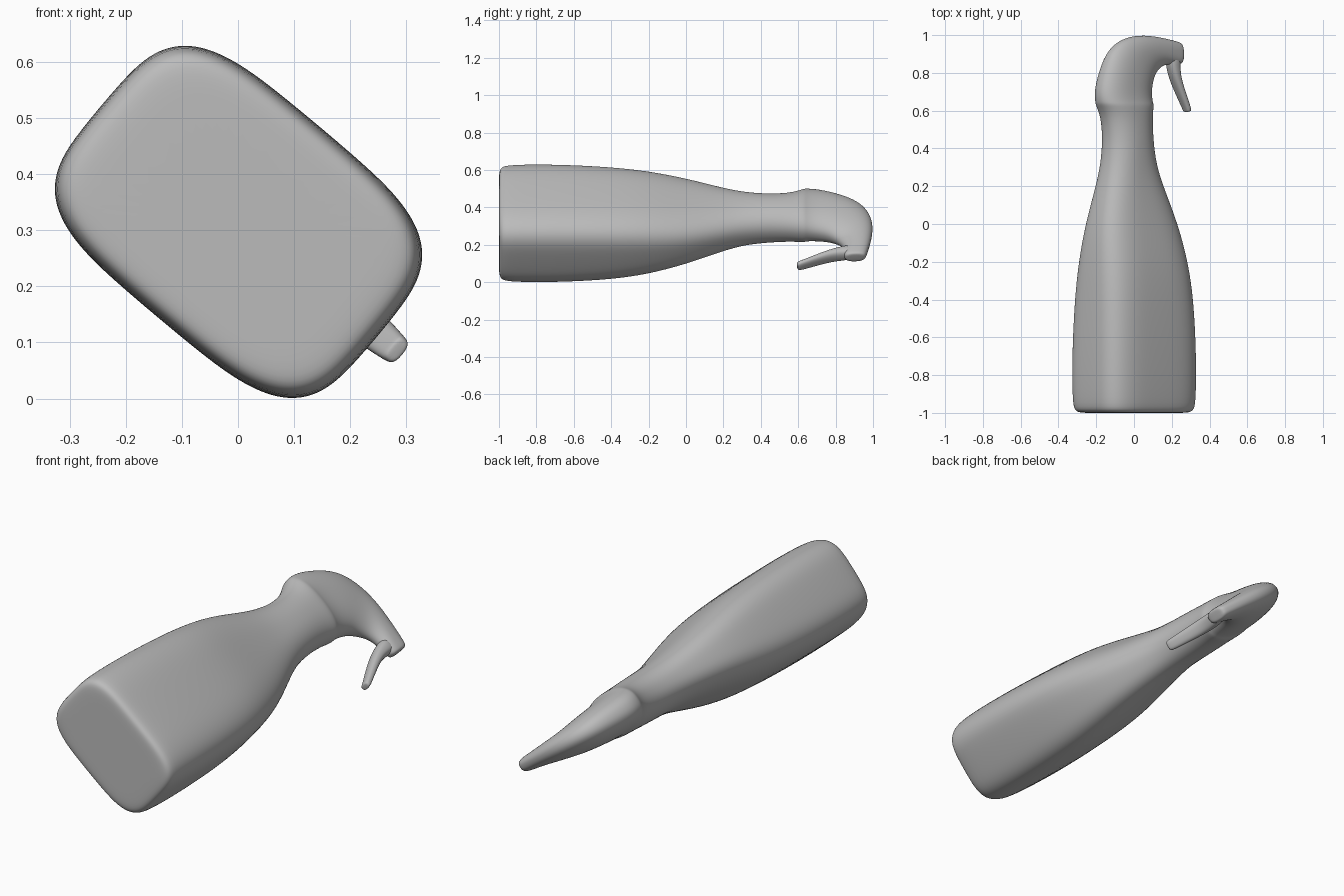
import bpy, bmesh
from math import sin, cos, pi, radians, copysign
from mathutils import Vector

old = bpy.data.objects.get("Cube")
if old:
    bpy.data.objects.remove(old, do_unlink=True)

# Single plain grey plastic
grey = bpy.data.materials.new("grey_plastic")
grey.use_nodes = True
colour = (0.5, 0.5, 0.5, 1)
grey.diffuse_color = colour
grey.node_tree.nodes["Principled BSDF"].inputs["Base Color"].default_value = colour

TILT = radians(40)   # the bottle lies rolled about its long axis
LIFT = 0.309


def power(t, n):
    return copysign(abs(t) ** (2 / n), t)


def loft(name, ribs, sides):
    """Skin superellipse ribs: (back point, front point, half depth, side shift, squareness)."""
    bm = bmesh.new()
    rings = []
    for back, front, depth, shift, n in ribs:
        back, front = Vector((*back, 0)), Vector((*front, 0))
        mid, half = (back + front) / 2, (front - back) / 2
        ring = []
        for i in range(sides):
            a = 2 * pi * (i + 0.5) / sides
            p = mid + half * power(cos(a), n)
            p.z = shift + depth * power(sin(a), n)
            ring.append(bm.verts.new(p))
        rings.append(ring)
    for r, s in zip(rings, rings[1:]):
        for i in range(sides):
            j = (i + 1) % sides
            bm.faces.new((r[i], r[j], s[j], s[i]))
    bm.faces.new(rings[0])
    bm.faces.new(rings[-1])
    bmesh.ops.recalc_face_normals(bm, faces=bm.faces)
    mesh = bpy.data.meshes.new(name)
    bm.to_mesh(mesh)
    bm.free()
    mesh.materials.append(grey)
    for f in mesh.polygons:
        f.use_smooth = True
    obj = bpy.data.objects.new(name, mesh)
    bpy.context.collection.objects.link(obj)
    obj.rotation_euler.y = TILT
    obj.location.z = LIFT
    sub = obj.modifiers.new("smooth", "SUBSURF")
    sub.levels = sub.render_levels = 2
    return obj


def straight(y, centre, width, depth, n):
    return ((centre - width, y), (centre + width, y), depth, 0.005, n)


# Bottle body and neck, from the base upward
body = [
    straight(-1.0, -0.003, 0.2, 0.14, 3.8),
    straight(-1.0, -0.003, 0.28, 0.19, 3.8),
    straight(-0.99, -0.003, 0.308, 0.212, 3.8),
    straight(-0.95, -0.003, 0.321, 0.223, 3.8),
    straight(-0.7, -0.003, 0.323, 0.225, 3.8),
    straight(-0.4, -0.003, 0.314, 0.214, 3.6),
    straight(-0.2, -0.009, 0.297, 0.194, 3.3),
    straight(0, -0.02, 0.264, 0.155, 3.0),
    straight(0.2, -0.035, 0.194, 0.122, 2.6),
    straight(0.32, -0.043, 0.158, 0.115, 2.3),
    straight(0.45, -0.046, 0.142, 0.113, 2.2),
    straight(0.57, -0.055, 0.15, 0.108, 2.2),
    straight(0.63, -0.068, 0.173, 0.108, 2.3),
    straight(0.645, -0.073, 0.174, 0.1, 2.3),
]

# Spray head, arching over towards the nozzle
head = [
    ((-0.254, 0.71), (0.1, 0.69), 0.094, 0, 2.3),
    ((-0.215, 0.83), (0.11, 0.75), 0.086, 0, 2.3),
    ((-0.17, 0.92), (0.133, 0.79), 0.077, 0, 2.2),
    ((-0.09, 0.98), (0.165, 0.825), 0.064, 0.003, 2.1),
    ((0.03, 1.003), (0.2, 0.843), 0.053, 0.01, 2.1),
    ((0.16, 0.99), (0.24, 0.845), 0.043, 0.017, 2.2),
    ((0.27, 0.968), (0.28, 0.842), 0.036, 0.022, 2.6),
    ((0.3, 0.96), (0.305, 0.85), 0.032, 0.024, 2.6),
    ((0.305, 0.94), (0.309, 0.87), 0.02, 0.024, 2.6),
]
loft("bottle_and_spray_head", body + head, 32)

# Trigger lever hanging from the nozzle arm
lever = [
    ((0.21, 0.89), (0.29, 0.9), 0.032, 0.02, 2.5),
    ((0.222, 0.84), (0.292, 0.86), 0.039, 0.016, 2.5),
    ((0.243, 0.78), (0.295, 0.79), 0.038, 0.012, 2.5),
    ((0.285, 0.7), (0.327, 0.71), 0.034, 0.011, 2.5),
    ((0.338, 0.61), (0.37, 0.62), 0.028, 0.011, 2.8),
    ((0.345, 0.594), (0.374, 0.601), 0.025, 0.011, 2.8),
    ((0.352, 0.592), (0.37, 0.597), 0.014, 0.011, 2.8),
]
loft("trigger", lever, 16)
